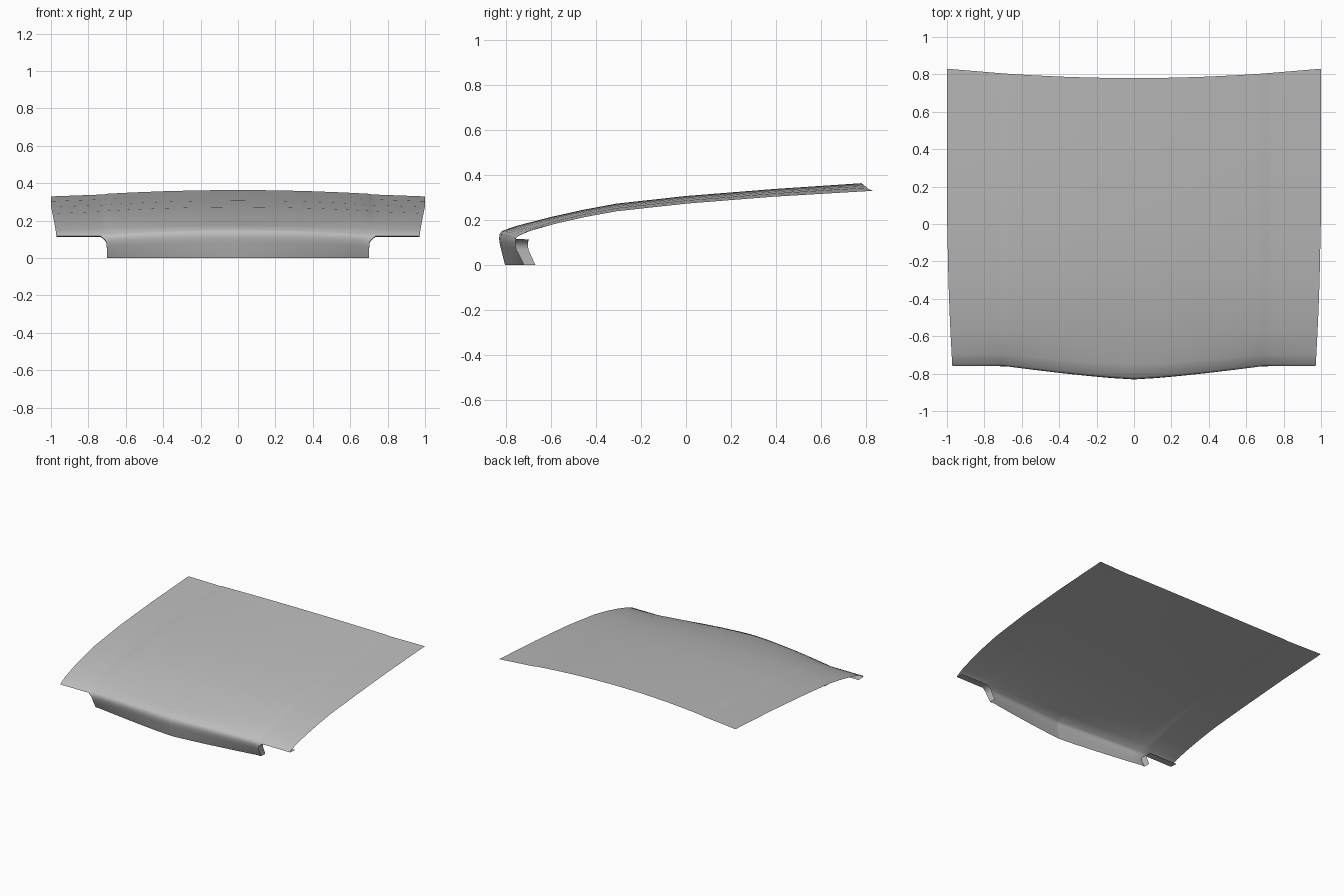
import bpy
import bmesh

cube = bpy.data.objects.get("Cube")
if cube:
    bpy.data.objects.remove(cube, do_unlink=True)

NOTCH = 0.735          # where the front lip meets the side wings
CREASE = 0.70          # lengthwise crease beside the raised centre
COLUMNS = [0, 0.12, 0.25, 0.4, 0.55, 0.65, CREASE, 0.718, NOTCH, 0.82, 0.91, 1.0]

# Top rows: y, height on the centreline, share of nose sweep, share of crown
TOP = [(-0.75, 0.174, 0.8, 0.7), (-0.6, 0.213, 0.3, 0.88), (-0.46, 0.244, 0.1, 0.95),
       (-0.31, 0.272, 0, 1), (0, 0.306, 0, 1), (0.39, 0.337, 0, 1)]
# Lip rows from the bottom up: y offset, height, half width
LIP = [(0.013, 0, 0.70), (-0.007, 0.08, 0.702), (-0.0115, 0.102, 0.705),
       (-0.013, 0.118, 0.714), (-0.010, 0.138, NOTCH)]
RIDGE_Z = 0.151


def inner(x):
    return min(x / CREASE, 1)


def outer(x):
    return max(x - CREASE, 0) / (1 - CREASE)


def sweep(x):
    return 0.07 * inner(x) ** 1.3


def crown(x):
    step = 0.003 * min(max(x - CREASE, 0) / 0.018, 1)
    return 0.02 * inner(x) ** 2 + step + 0.011 * outer(x)


def taper(x, y):
    half = 1 - 0.028 * (max(0.2 - y, 0) / 0.95) ** 2
    return x if x <= NOTCH else NOTCH + (x - NOTCH) * (half - NOTCH) / (1 - NOTCH)


def column_points(x):
    """Points of one lengthwise section, from the lip bottom to the rear edge."""
    nose_y = -0.818 + sweep(x)
    ridge = RIDGE_Z - 0.024 * inner(x) ** 2
    points = []
    for k, (dy, z, half) in enumerate(LIP):
        if x > NOTCH and k < len(LIP) - 1:
            points.append(None)
            continue
        if k == 0:
            dy += 0.015 * inner(x)
        px = x * half / NOTCH if x <= NOTCH else x
        y = nose_y + dy
        points.append((taper(px, y), y, z * ridge / RIDGE_Z))
    points.append((taper(x, nose_y), nose_y, ridge))
    for y, z, move, drop in TOP:
        y += move * sweep(x)
        points.append((taper(x, y), y, z - drop * crown(x)))
    points.append((x, 0.78 + 0.025 * inner(x) ** 2 + 0.025 * outer(x), 0.363 - crown(x)))
    return points


def add_object(name, bm, mat):
    mesh = bpy.data.meshes.new(name)
    bm.to_mesh(mesh)
    bm.free()
    mesh.materials.append(mat)
    obj = bpy.data.objects.new(name, mesh)
    bpy.context.collection.objects.link(obj)
    bpy.ops.object.select_all(action='DESELECT')
    obj.select_set(True)
    bpy.context.view_layer.objects.active = obj
    bpy.ops.object.shade_smooth_by_angle(angle=0.9)
    # The halves stay separate so the centreline reads as a crease
    mirror = obj.modifiers.new("Mirror", 'MIRROR')
    mirror.use_mirror_merge = False
    return obj


paint = bpy.data.materials.new("grey_paint")
paint.use_nodes = True
grey = (0.5, 0.5, 0.5, 1)
paint.diffuse_color = grey
paint.node_tree.nodes["Principled BSDF"].inputs["Base Color"].default_value = grey

# Curved hood skin with its turned-down front lip
bm = bmesh.new()
grid = [[bm.verts.new(p) if p else None for p in column_points(x)] for x in COLUMNS]
for left, right in zip(grid, grid[1:]):
    for j in range(len(left) - 1):
        quad = (left[j], right[j], right[j + 1], left[j + 1])
        if all(quad):
            bm.faces.new(quad)

# Outline of the notch: up the lip end, then out along the wing
notch = COLUMNS.index(NOTCH)
nose_row = len(LIP) - 1
outline = [v.co.copy() for v in grid[notch][:nose_row]]
outline += [col[nose_row].co.copy() for col in grid[notch:]]
add_object("hood_panel", bm, paint)

# Return flange folded back from the notch outline
bm = bmesh.new()
strip = []
for co in outline:
    back = (co.x, co.y + 0.05 + 0.08 * co.z, co.z - 0.03 * co.z)
    strip.append((bm.verts.new(co), bm.verts.new(back)))
for (a, a_back), (b, b_back) in zip(strip, strip[1:]):
    bm.faces.new((a, a_back, b_back, b))
add_object("notch_flange", bm, paint)
